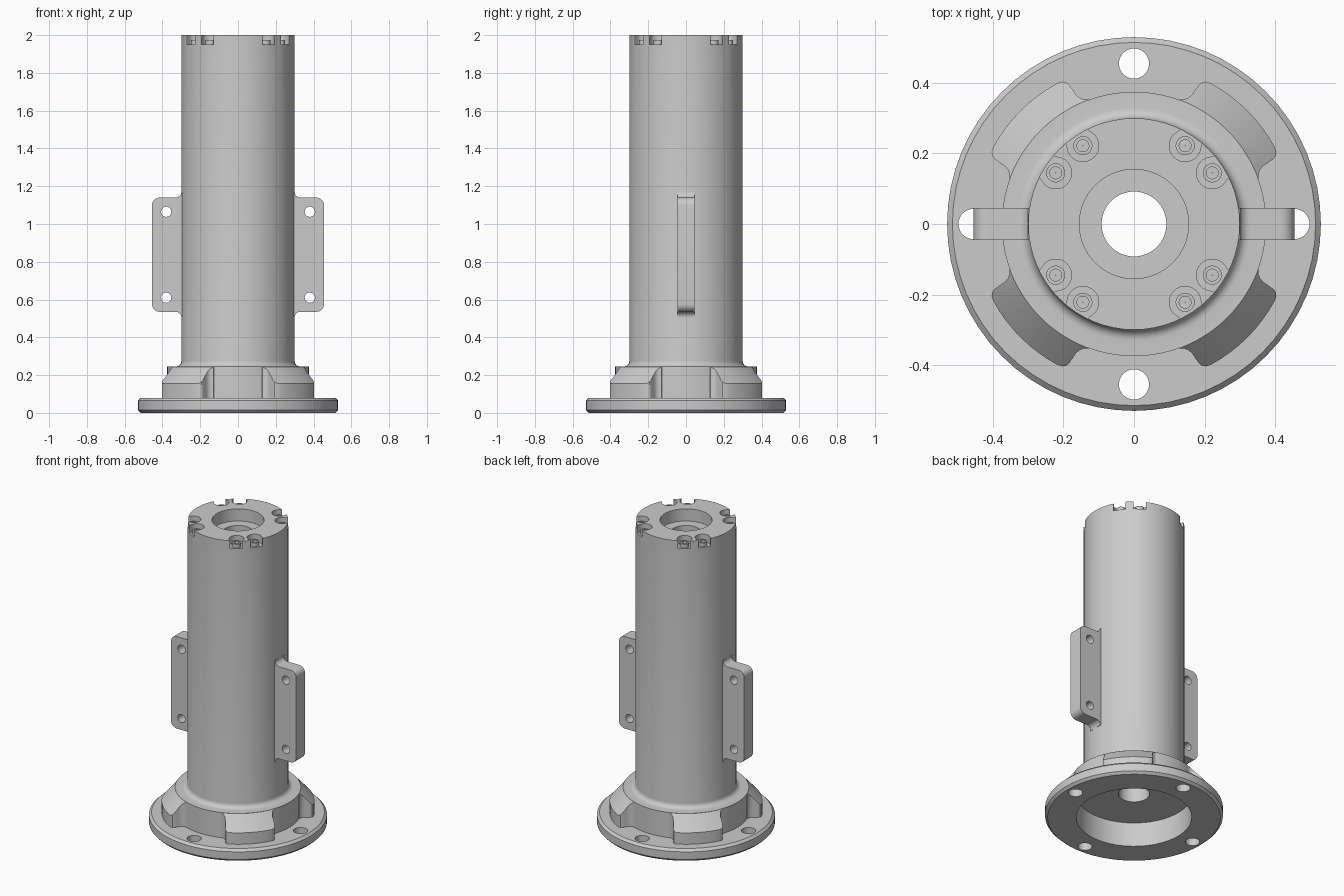
import bpy, bmesh
from math import sin, cos, pi, radians, atan2
from mathutils import Matrix, Vector

if "Cube" in bpy.data.objects:
    bpy.data.objects.remove(bpy.data.objects["Cube"])


def finish(bm, name):
    bmesh.ops.recalc_face_normals(bm, faces=bm.faces)
    me = bpy.data.meshes.new(name)
    bm.to_mesh(me)
    bm.free()
    ob = bpy.data.objects.new(name, me)
    bpy.context.collection.objects.link(ob)
    return ob


def smooth(ob):
    bpy.ops.object.select_all(action='DESELECT')
    ob.select_set(True)
    bpy.context.view_layer.objects.active = ob
    bpy.ops.object.shade_smooth_by_angle(angle=radians(30))


def lathe(name, profile, n=64):
    """Revolve a closed (radius, z) profile around z."""
    bm = bmesh.new()
    rings = [[bm.verts.new((r * cos(2 * pi * i / n), r * sin(2 * pi * i / n), z))
              for r, z in profile] for i in range(n)]
    m = len(profile)
    for i in range(n):
        a, b = rings[i], rings[(i + 1) % n]
        for j in range(m):
            k = (j + 1) % m
            bm.faces.new((a[j], b[j], b[k], a[k]))
    return finish(bm, name)


def add_prism(bm, pts, z0, z1, matrix=Matrix()):
    """Extrude an xy outline from z0 to z1, then transform it."""
    lo = [bm.verts.new(matrix @ Vector((x, y, z0))) for x, y in pts]
    hi = [bm.verts.new(matrix @ Vector((x, y, z1))) for x, y in pts]
    bm.faces.new(lo[::-1])
    bm.faces.new(hi)
    for i in range(len(pts)):
        k = (i + 1) % len(pts)
        bm.faces.new((lo[i], lo[k], hi[k], hi[i]))


def arc(cx, cy, r, a0, a1, n=8):
    return [(cx + r * cos(radians(a0 + (a1 - a0) * i / n)),
             cy + r * sin(radians(a0 + (a1 - a0) * i / n))) for i in range(n + 1)]


def circle(cx, cy, r, n=24):
    return arc(cx, cy, r, 0, 360, n)[:-1]


def cut(ob, bm):
    """Subtract the solids in bm from ob and discard them."""
    cutter = finish(bm, "cutter")
    cutter.hide_render = True
    mod = ob.modifiers.new("cut", 'BOOLEAN')
    mod.operation, mod.solver, mod.object = 'DIFFERENCE', 'EXACT', cutter
    bpy.context.view_layer.objects.active = ob
    bpy.ops.object.modifier_apply(modifier=mod.name)
    bpy.data.objects.remove(cutter)


# Main body: flange, hub, tube, stepped bore and underside recess
profile = [(0.344, 0), (0.515, 0), (0.53, 0.015), (0.53, 0.065), (0.515, 0.08),
           (0.375, 0.08), (0.375, 0.245)]
profile += arc(0.33, 0.275, 0.03, 270, 180, 6)
profile += [(0.30, 2.0), (0.155, 2.0), (0.155, 1.92), (0.092, 1.92),
            (0.092, 0.16), (0.344, 0.16)]
body = lathe("housing_body", profile)

# Flange holes and bolt pockets in the top rim
bolts = [(sx * x, sy * y) for x, y in ((0.145, 0.222), (0.222, 0.145))
         for sx in (1, -1) for sy in (1, -1)]
cuts = bmesh.new()
for x, y in ((0.455, 0), (-0.455, 0), (0, 0.455), (0, -0.455)):
    add_prism(cuts, circle(x, y, 0.043), -0.1, 0.12)
pocket = arc(0.265, 0, 0.045, 57, 303, 20) + [(0.36, -0.038), (0.36, 0.038)]
for x, y in bolts:
    add_prism(cuts, pocket, 1.95, 2.1, Matrix.Rotation(atan2(y, x), 4, 'Z'))
cut(body, cuts)
smooth(body)

# Socket-head bolts: ring-shaped heads with a recessed centre
for i, (x, y) in enumerate(bolts):
    bolt = lathe(f"bolt_{i + 1}", [(0.001, 1.945), (0.027, 1.945), (0.027, 1.975),
                                   (0.017, 1.975), (0.017, 1.958), (0.001, 1.958)], 24)
    bolt.location = (x, y, 0)
    smooth(bolt)

# Sloped lugs around the hub: half outline as (angle from centre, radius)
half = [(0, 0.455), (4, 0.455), (8, 0.455), (12, 0.455), (16, 0.455), (18, 0.453),
        (19.3, 0.447), (20, 0.437), (20.4, 0.42), (20.8, 0.403), (21.6, 0.39),
        (23, 0.381), (25, 0.376)]
outline = [(-a, r) for a, r in half[:0:-1]] + half
for i in range(4):
    bm = bmesh.new()
    sections = []
    for a, r in outline:
        t = radians(45 + 90 * i + a)
        section = [(0.36, 0.078), (0.36, 0.244), (0.375, 0.244),
                   (r, 0.155 + (0.455 - r) * 1.11), (r, 0.078)]
        sections.append([bm.verts.new((q * cos(t), q * sin(t), z)) for q, z in section])
    for a, b in zip(sections, sections[1:]):
        for j in range(5):
            k = (j + 1) % 5
            bm.faces.new((a[j], b[j], b[k], a[k]))
    bm.faces.new(sections[0])
    bm.faces.new(sections[-1])
    smooth(finish(bm, f"hub_lug_{i + 1}"))

# Side mounting plates with rounded corners and fillets into the tube
plate = ([(0.28, 0.505)] + arc(0.33, 0.505, 0.03, 180, 90)
         + arc(0.415, 0.575, 0.04, 270, 360) + arc(0.415, 1.10, 0.04, 0, 90)
         + arc(0.33, 1.17, 0.03, 270, 180) + [(0.28, 1.17)])
upright = Matrix.Rotation(pi / 2, 4, 'X')
for side, name in ((1, "right_mount_plate"), (-1, "left_mount_plate")):
    bm = bmesh.new()
    add_prism(bm, [(side * x, z) for x, z in plate], -0.045, 0.045, upright)
    ob = finish(bm, name)
    holes = bmesh.new()
    for z in (0.61, 1.065):
        add_prism(holes, circle(side * 0.38, z, 0.027), -0.1, 0.1, upright)
    cut(ob, holes)
    smooth(ob)
